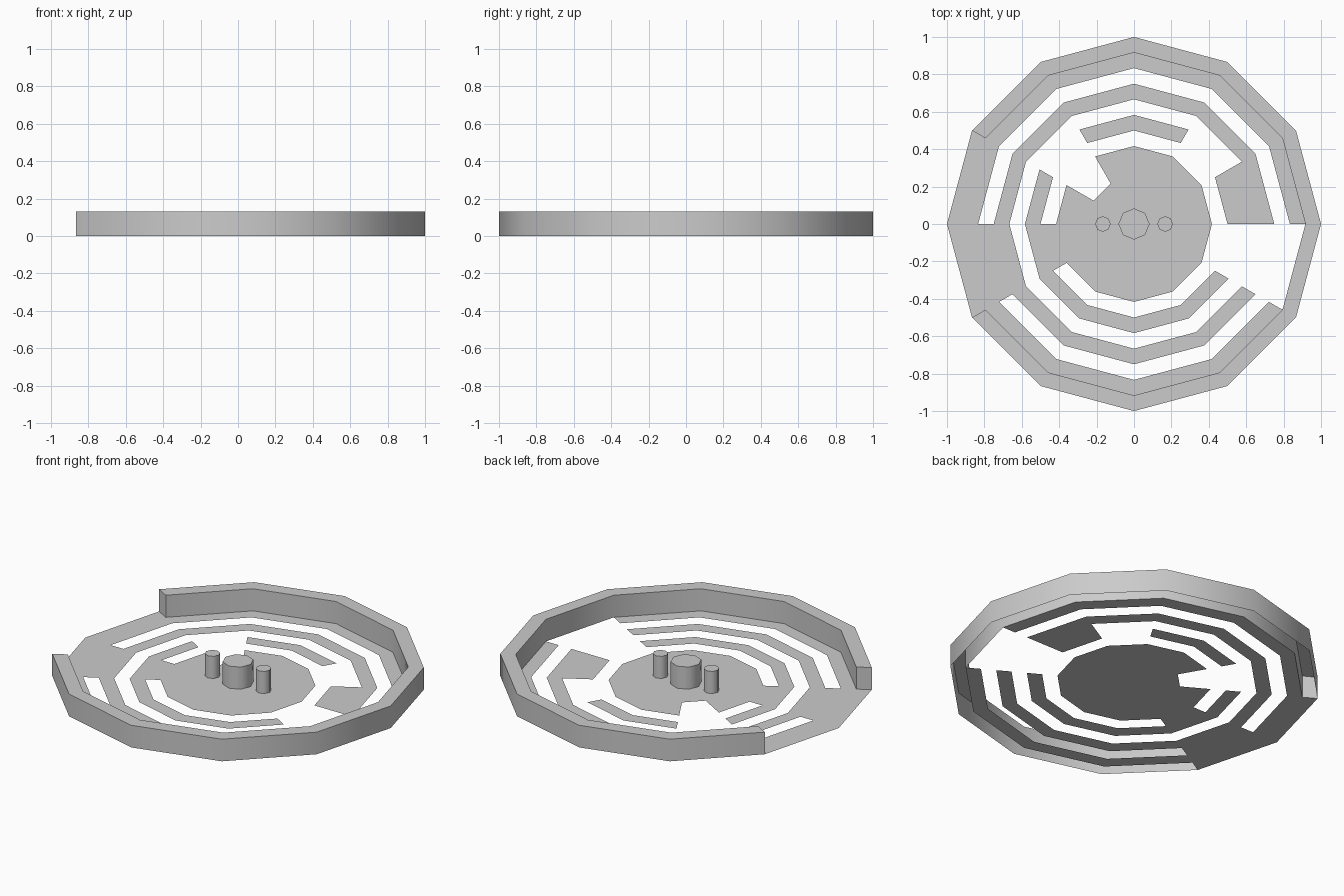
import bpy, bmesh
from math import cos, sin, radians

if "Cube" in bpy.data.objects:
    bpy.data.objects.remove(bpy.data.objects["Cube"])

U = 1 / 12      # radial step of the ring layout
H = 0.131       # wall and post height


def pt(r, sector, z=0.0):
    a = radians(30 * sector)
    return (r * U * cos(a), r * U * sin(a), z)


def finish(bm, name, up=False):
    bmesh.ops.remove_doubles(bm, verts=bm.verts, dist=1e-5)
    if up:
        for f in bm.faces:
            f.normal_update()
            if f.normal.z < 0:
                f.normal_flip()
    me = bpy.data.meshes.new(name)
    bm.to_mesh(me)
    bm.free()
    ob = bpy.data.objects.new(name, me)
    bpy.context.collection.objects.link(ob)
    return ob


def quad(bm, *pts):
    bm.faces.new([bm.verts.new(p) for p in pts])


def smooth(ob):
    bpy.ops.object.select_all(action='DESELECT')
    ob.select_set(True)
    bpy.context.view_layer.objects.active = ob
    bpy.ops.object.shade_smooth_by_angle(angle=radians(50))


# Floor sheet: for each ring (inner, outer), the 30-degree sectors that are filled
floor_rings = [
    (3, 5, [s for s in range(12) if s != 4]),
    (5, 6, [6]),
    (6, 7, [0, 2, 3] + list(range(5, 11))),
    (7, 8, [0]),
    (8, 9, range(11)),
    (9, 10, [6]),
    (10, 11, range(11)),
    (11, 12, [5, 6]),
]
bm = bmesh.new()
bm.faces.new([bm.verts.new(pt(3, s)) for s in range(12)])
for r0, r1, sectors in floor_rings:
    for s in sectors:
        quad(bm, pt(r0, s), pt(r1, s), pt(r1, s + 1), pt(r0, s + 1))
finish(bm, "maze_floor", up=True)

# Outer wall: hollow underneath, with a gap on the left
bm = bmesh.new()
for s in range(-5, 5):
    t = s + 1
    quad(bm, pt(12, s), pt(12, t), pt(12, t, H), pt(12, s, H))
    quad(bm, pt(12, s, H), pt(12, t, H), pt(11, t, H), pt(11, s, H))
    quad(bm, pt(11, s, H), pt(11, t, H), pt(11, t), pt(11, s))
for s in (-5, 5):
    ring = [pt(12, s), pt(12, s, H), pt(11, s, H), pt(11, s)]
    quad(bm, *(ring if s < 0 else ring[::-1]))
smooth(finish(bm, "outer_wall"))


# Posts: octagonal, open underneath
def post(name, x, r):
    bm = bmesh.new()
    ring = [(x + r * cos(radians(45 * i)), r * sin(radians(45 * i))) for i in range(8)]
    for i in range(8):
        a, b = ring[i], ring[(i + 1) % 8]
        quad(bm, (*a, 0), (*b, 0), (*b, H), (*a, H))
    bm.faces.new([bm.verts.new((*p, H)) for p in ring])
    smooth(finish(bm, name))


post("centre_post", 0, U)
post("right_post", 2 * U, U / 2)
post("left_post", -2 * U, U / 2)
